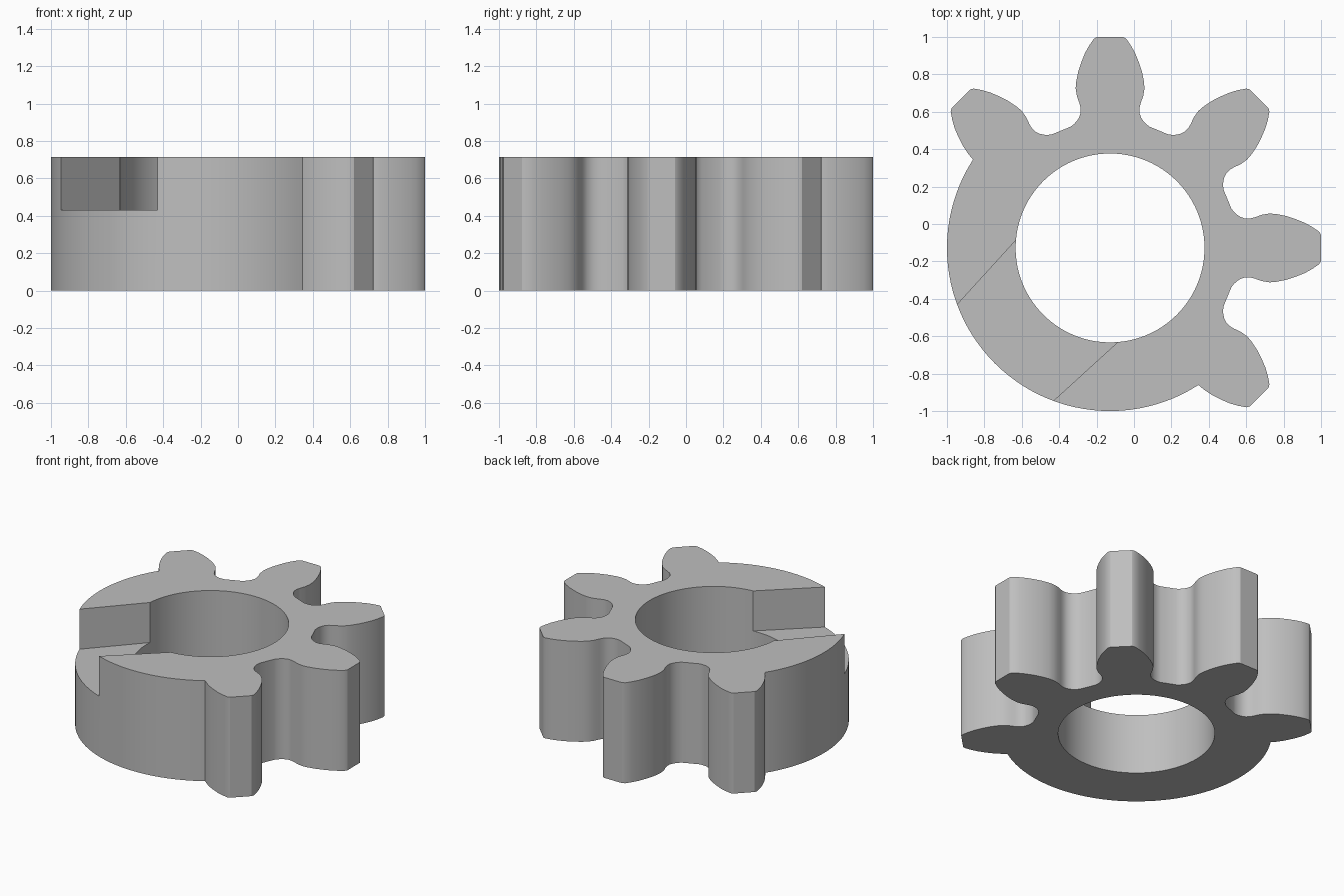
import bpy
import bmesh
from math import atan2, cos, sin, radians, tau, pi
from mathutils import Vector, Matrix

CENTRE = Vector((-0.128, -0.128))
HEIGHT = 0.715
SLOT_FLOOR = 0.43
HUB_RADIUS = 0.872
BORE_RADIUS = 0.505

if "Cube" in bpy.data.objects:
    bpy.data.objects.remove(bpy.data.objects["Cube"], do_unlink=True)

steel = bpy.data.materials.new("plain_grey")
steel.use_nodes = True
GREY = (0.52, 0.52, 0.52, 1)
steel.diffuse_color = GREY
steel.node_tree.nodes["Principled BSDF"].inputs["Base Color"].default_value = GREY


def placed(point, angle):
    """Turn a (radial, lateral) point about the hub axis."""
    return CENTRE + Matrix.Rotation(angle, 2) @ Vector(point)


def prism(name, outline, bottom, top):
    """Extrude a closed outline straight up."""
    bm = bmesh.new()
    base = bm.faces.new([bm.verts.new((p.x, p.y, bottom)) for p in outline])
    result = bmesh.ops.extrude_face_region(bm, geom=[base])
    moved = [v for v in result["geom"] if isinstance(v, bmesh.types.BMVert)]
    bmesh.ops.translate(bm, verts=moved, vec=(0, 0, top - bottom))
    bmesh.ops.recalc_face_normals(bm, faces=bm.faces)
    mesh = bpy.data.meshes.new(name)
    bm.to_mesh(mesh)
    bm.free()
    mesh.materials.append(steel)
    obj = bpy.data.objects.new(name, mesh)
    bpy.context.collection.objects.link(obj)
    return obj


# Half tooth, from tip to root fillet: (radial, lateral)
flank = [(1.128, 0.07), (1.118, 0.087), (1.08, 0.113), (1.04, 0.135),
         (0.99, 0.155), (0.94, 0.171), (0.89, 0.181), (0.852, 0.184)]
root = [(0.81, 0.177), (0.775, 0.164), (0.748, 0.157), (0.722, 0.157),
        (0.697, 0.166), (0.678, 0.178), (0.66, 0.195), (0.648, 0.212)]

# Five teeth, the outermost flanks running into the plain hub
outline = []
angles = [radians(a) for a in (-45, 0, 45, 90, 135)]
for i, angle in enumerate(angles):
    right = flank if i == 0 else flank + root
    left = flank if i == len(angles) - 1 else flank + root
    outline += [placed((r, -h), angle) for r, h in reversed(right)]
    outline += [placed((r, h), angle) for r, h in left]

# Plain round side of the hub
half_tooth = atan2(flank[-1][1], flank[-1][0])
start = angles[-1] + half_tooth
sweep = pi - 2 * half_tooth
STEPS = 48
outline += [placed((HUB_RADIUS, 0), start + sweep * k / STEPS) for k in range(1, STEPS)]
gear = prism("toothed_hub", outline, 0, HEIGHT)

# Cutters for the round bore and the tapered slot
bore = prism("bore_cutter",
             [placed((BORE_RADIUS, 0), tau * k / 96) for k in range(96)],
             -0.1, HEIGHT + 0.1)
slot = prism("slot_cutter",
             [placed(p, radians(225)) for p in
              ((0.2, -0.391), (1, -0.354), (1, 0.354), (0.2, 0.391))],
             SLOT_FLOOR, HEIGHT + 0.1)

bpy.ops.object.select_all(action="DESELECT")
gear.select_set(True)
bpy.context.view_layer.objects.active = gear
for cutter in (bore, slot):
    cutter.hide_render = True
    mod = gear.modifiers.new(cutter.name, "BOOLEAN")
    mod.operation = "DIFFERENCE"
    mod.solver = "EXACT"
    mod.object = cutter
    bpy.ops.object.modifier_apply(modifier=mod.name)
    bpy.data.objects.remove(cutter, do_unlink=True)

bpy.ops.object.shade_smooth_by_angle(angle=radians(30))
